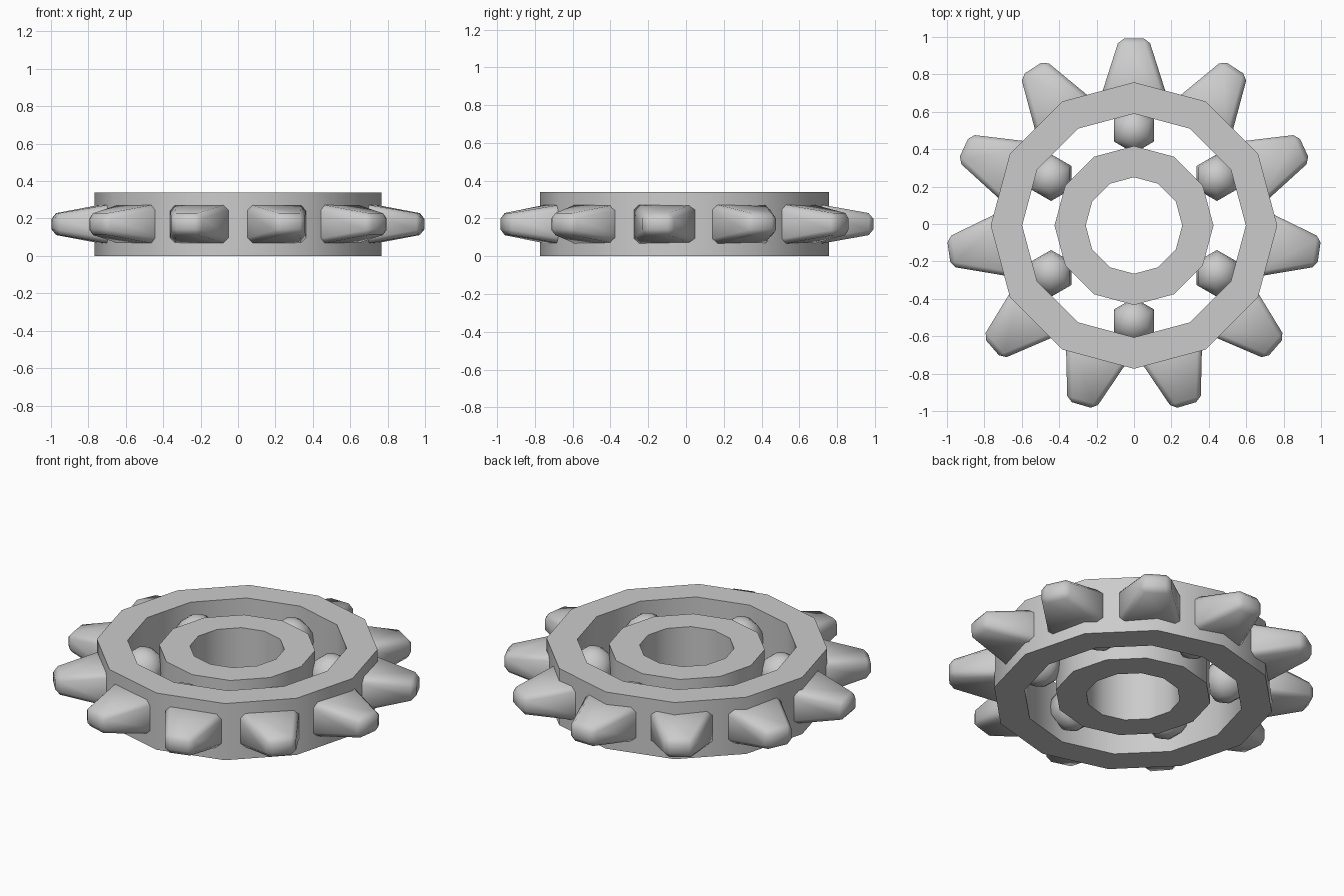
import bpy, bmesh
from math import sin, cos, pi, radians
from mathutils import Matrix, Vector

if "Cube" in bpy.data.objects:
    bpy.data.objects.remove(bpy.data.objects["Cube"])

CY = -0.008      # wheel centre in y
MID = 0.17       # mid height


def finish(bm, name, angle):
    bmesh.ops.recalc_face_normals(bm, faces=bm.faces)
    me = bpy.data.meshes.new(name)
    bm.to_mesh(me)
    bm.free()
    ob = bpy.data.objects.new(name, me)
    bpy.context.collection.objects.link(ob)
    bpy.ops.object.select_all(action='DESELECT')
    ob.select_set(True)
    bpy.context.view_layer.objects.active = ob
    bpy.ops.object.shade_smooth_by_angle(angle=radians(angle))
    return ob


def ring(name, r_out, r_in, z0, z1, n=12):
    bm = bmesh.new()
    profile = [(r_out, z0), (r_out, z1), (r_in, z1), (r_in, z0)]
    loops = [[bm.verts.new((r * cos(2 * pi * i / n), CY + r * sin(2 * pi * i / n), z))
              for r, z in profile] for i in range(n)]
    for i in range(n):
        a, b = loops[i], loops[(i + 1) % n]
        for j in range(4):
            k = (j + 1) % 4
            bm.faces.new((a[j], b[j], b[k], a[k]))
    return finish(bm, name, 40)


# outer and inner bearing rings
ring("outer_ring", 0.766, 0.598, 0.0, 0.34)
ring("inner_ring", 0.425, 0.258, 0.02, 0.32)

# bearing balls, all in the same orientation
for i in range(6):
    a = radians(30 + 60 * i)
    bm = bmesh.new()
    bmesh.ops.create_uvsphere(
        bm, u_segments=6, v_segments=8, radius=0.125,
        matrix=Matrix.Translation((0.512 * cos(a), CY + 0.512 * sin(a), MID)))
    finish(bm, f"ball_{i + 1}", 180)

# tapered, bevelled teeth around the rim
for i in range(11):
    a = radians(90) + 2 * pi * i / 11
    bm = bmesh.new()
    bmesh.ops.create_cube(bm, size=2)
    for v in bm.verts:
        tip = v.co.x > 0
        v.co = Vector((1.0 if tip else 0.64,
                       v.co.y * (0.078 if tip else 0.193),
                       v.co.z * (0.054 if tip else 0.118)))
    bmesh.ops.bevel(bm, geom=bm.edges[:], offset=0.026, segments=1,
                    affect='EDGES', profile=0.5)
    bm.transform(Matrix.Translation((0, CY, MID)) @ Matrix.Rotation(a, 4, 'Z'))
    finish(bm, f"tooth_{i + 1}", 180)
